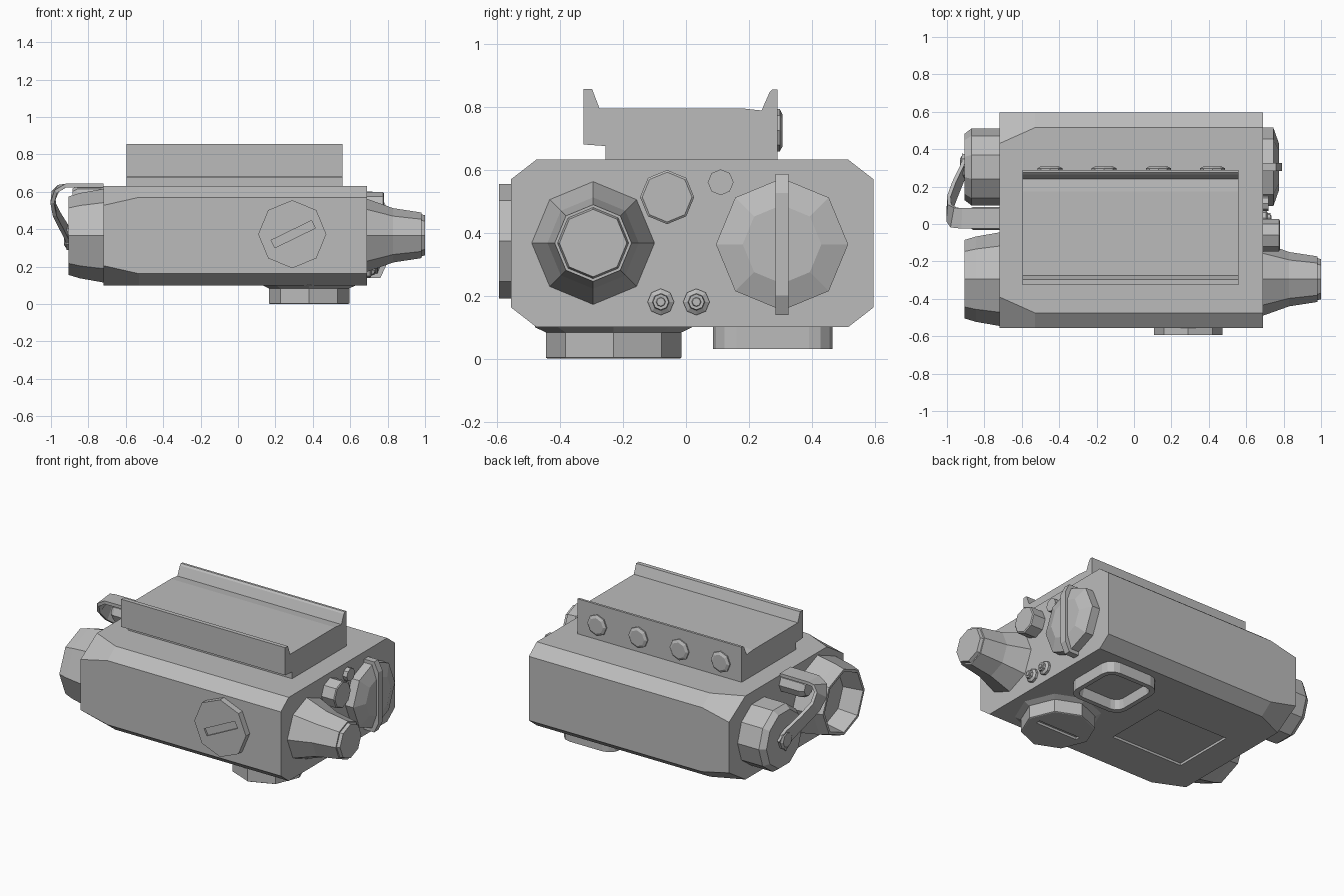
import bpy, bmesh
from math import sin, cos, pi, radians
from mathutils import Vector

if "Cube" in bpy.data.objects:
    bpy.data.objects.remove(bpy.data.objects["Cube"], do_unlink=True)

grey = bpy.data.materials.new("plain_grey")
grey.use_nodes = True
grey.diffuse_color = (0.5, 0.5, 0.5, 1)
grey.node_tree.nodes["Principled BSDF"].inputs["Base Color"].default_value = (0.5, 0.5, 0.5, 1)


def loft(name, rings):
    """Skin a list of equal rings and close both ends."""
    bm = bmesh.new()
    loops = [[bm.verts.new(p) for p in ring] for ring in rings]
    n = len(loops[0])
    for a, b in zip(loops, loops[1:]):
        for i in range(n):
            j = (i + 1) % n
            bm.faces.new((a[i], a[j], b[j], b[i]))
    bm.faces.new(loops[0])
    bm.faces.new(loops[-1])
    bmesh.ops.recalc_face_normals(bm, faces=bm.faces)
    mesh = bpy.data.meshes.new(name)
    bm.to_mesh(mesh)
    bm.free()
    mesh.materials.append(grey)
    obj = bpy.data.objects.new(name, mesh)
    bpy.context.collection.objects.link(obj)
    return obj


def lathe(name, axis, centre, profile, sides=8):
    """Turn (position, radius) pairs about an axis; centre holds the other two coordinates."""
    rings = []
    for pos, r in profile:
        ring = []
        for i in range(sides):
            t = 2 * pi * i / sides
            p = [centre[0] + r * cos(t), centre[1] + r * sin(t)]
            p.insert("xyz".index(axis), pos)
            ring.append(p)
        rings.append(ring)
    return loft(name, rings)


def box(name, centre, size, tilt=0):
    """Block, optionally tilted about the y axis."""
    x, y, z = (s / 2 for s in size)
    corners = [(-x, -z), (x, -z), (x, z), (-x, z)]
    c, s = cos(tilt), sin(tilt)
    return loft(name, [[(centre[0] + a * c - b * s, centre[1] + h, centre[2] + a * s + b * c)
                        for a, b in corners] for h in (-y, y)])


def cut(obj, cutter):
    cutter.hide_render = True
    mod = obj.modifiers.new("cut", 'BOOLEAN')
    mod.operation = 'DIFFERENCE'
    mod.solver = 'EXACT'
    mod.object = cutter
    bpy.context.view_layer.objects.active = obj
    bpy.ops.object.modifier_apply(modifier=mod.name)
    bpy.data.objects.remove(cutter, do_unlink=True)


# Main housing: chamfers widen at one end
def housing_ring(x, cy, cz):
    y0, y1, z0, z1 = -0.555, 0.595, 0.1, 0.632
    return [(x, y0 + cy, z0), (x, y1 - cy, z0), (x, y1, z0 + cz), (x, y1, z1 - cz),
            (x, y1 - cy, z1), (x, y0 + cy, z1), (x, y0, z1 - cz), (x, y0, z0 + cz)]


body = loft("housing", [housing_ring(-0.72, 0.165, 0.105), housing_ring(-0.53, 0.08, 0.062),
                        housing_ring(0.69, 0.08, 0.062)])
cut(body, box("recess_cutter", (-0.28, -0.015, 0.1), (0.51, 0.41, 0.03)))

# Mounting rail with side lips
rail_profile = [(-0.255, 0.62), (-0.255, 0.675), (-0.325, 0.68), (-0.325, 0.856), (-0.298, 0.856),
                (-0.275, 0.795), (0.175, 0.795), (0.24, 0.788), (0.265, 0.845), (0.275, 0.855),
                (0.29, 0.855), (0.29, 0.62)]
loft("mounting_rail", [[(x, y, z) for y, z in rail_profile] for x in (-0.595, 0.56)])
for i in range(4):
    lathe("rail_screw", "y", (-0.45 + 0.29 * i, 0.725),
          [(0.28, 0.067), (0.298, 0.067), (0.307, 0.05)])

# Front dial with a slanted slot
dial = lathe("front_dial", "y", (0.29, 0.373), [(-0.54, 0.182), (-0.594, 0.182)])
cut(dial, box("slot_cutter", (0.295, -0.6, 0.373), (0.24, 0.035, 0.045), radians(26)))

# Emitter nozzle
lathe("nozzle", "x", (-0.295, 0.367),
      [(0.67, 0.195), (0.69, 0.195), (0.83, 0.145), (0.98, 0.122), (0.98, 0.113), (1.0, 0.107)])

# Battery cap with grip bar
lathe("battery_cap", "x", (0.305, 0.363), [(0.67, 0.21), (0.745, 0.21), (0.775, 0.125)])
loft("battery_cap_bar", [[(0.69, y, 0.138), (0.76, y, 0.138), (0.79, y, 0.2), (0.79, y, 0.526),
                          (0.76, y, 0.586), (0.69, y, 0.586)] for y in (0.284, 0.325)])

# Connectors and buttons on the same end
lathe("large_connector", "x", (-0.06, 0.513), [(0.68, 0.086), (0.775, 0.086), (0.78, 0.079)])
lathe("small_connector", "x", (0.11, 0.56), [(0.68, 0.041), (0.718, 0.041)])
for y in (-0.08, 0.033):
    lathe("end_button", "x", (y, 0.18),
          [(0.68, 0.042), (0.705, 0.042), (0.715, 0.027), (0.73, 0.025), (0.73, 0.015), (0.735, 0.013)])

# Flared knob below, with a coin slot
knob = lathe("bottom_knob", "z", (0.38, -0.23),
             [(0.11, 0.25), (0.1, 0.25), (0.083, 0.215), (0.003, 0.215), (0.0, 0.21)])
cut(knob, box("coin_cutter", (0.38, -0.23, 0.0), (0.3, 0.03, 0.03)))


# Rounded square frame below, hollow
def rounded_square(half, radius, z):
    ring = []
    for q in range(4):
        a = pi / 2 * q
        k = half - radius
        sx = 1 if q in (0, 3) else -1
        sy = 1 if q < 2 else -1
        for t in (0, pi / 6, pi / 3, pi / 2):
            ring.append((0.38 + sx * k + radius * cos(a + t), 0.275 + sy * k + radius * sin(a + t), z))
    return ring


loft("bottom_frame", [rounded_square(0.19, 0.075, 0.11), rounded_square(0.19, 0.075, 0.03),
                      rounded_square(0.16, 0.055, 0.03), rounded_square(0.15, 0.05, 0.09)])

# Open lens hood
lathe("lens_hood", "x", (-0.295, 0.365),
      [(-0.7, 0.255), (-0.72, 0.25), (-0.845, 0.228), (-0.905, 0.21), (-0.905, 0.193),
       (-0.78, 0.17)])

# Adjusting drum with hub and screw
lathe("adjusting_drum", "x", (0.305, 0.36),
      [(-0.7, 0.205), (-0.87, 0.205), (-0.905, 0.178)], 10)
lathe("strap_hub", "x", (0.305, 0.36), [(-0.89, 0.06), (-0.92, 0.06), (-0.93, 0.045)])

# Port plug and the strap that loops to the hub
lathe("port_plug", "x", (0.03, 0.57), [(-0.7, 0.062), (-0.86, 0.062), (-0.885, 0.045)])
path = [(-0.908, 0.34, 0.33), (-0.915, 0.28, 0.38), (-0.955, 0.19, 0.45), (-0.985, 0.11, 0.51),
        (-0.99, 0.06, 0.57), (-0.965, 0.035, 0.615), (-0.92, 0.03, 0.633), (-0.72, 0.03, 0.634)]
path = [Vector(p) for p in path]
rings = []
for i, p in enumerate(path):
    along = (path[min(i + 1, len(path) - 1)] - path[max(i - 1, 0)]).normalized()
    f = i / (len(path) - 1)
    wide = Vector((0, 0.72, 0.7)).lerp(Vector((0, 1, 0)), min(1, f * 1.2))
    wide = (wide - along * wide.dot(along)).normalized()
    thick = along.cross(wide) * 0.01
    wide *= 0.055
    rings.append([p + wide + thick, p - wide + thick, p - wide - thick, p + wide - thick])
loft("strap", rings)
